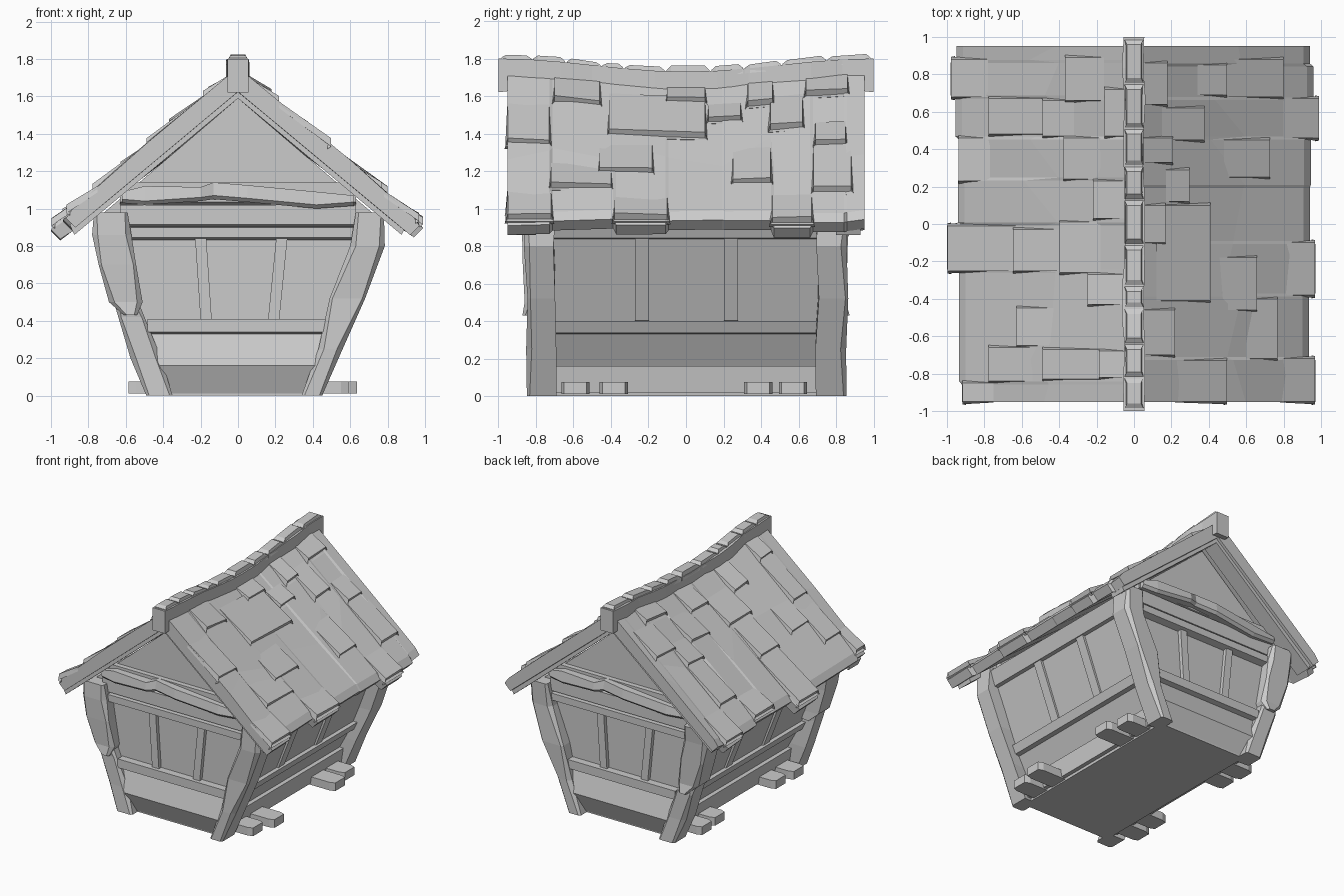
import bpy, bmesh, math, random

if "Cube" in bpy.data.objects:
    bpy.data.objects.remove(bpy.data.objects["Cube"])

random.seed(4)


def jit(a):
    return random.uniform(-a, a)


def loft(name, rings, turn=False):
    """Closed skin through rings of points; turn=True spins it half a turn for the back."""
    k = -1 if turn else 1
    bm = bmesh.new()
    vs = [[bm.verts.new((k * x, k * y, z)) for x, y, z in r] for r in rings]
    n = len(vs[0])
    for a, b in zip(vs, vs[1:]):
        for i in range(n):
            j = (i + 1) % n
            bm.faces.new((a[i], a[j], b[j], b[i]))
    bm.faces.new(vs[0])
    bm.faces.new(vs[-1])
    bmesh.ops.recalc_face_normals(bm, faces=bm.faces)
    me = bpy.data.meshes.new(name)
    bm.to_mesh(me)
    bm.free()
    ob = bpy.data.objects.new(name, me)
    bpy.context.collection.objects.link(ob)
    return ob


def wall_x(z):
    return 0.51 + 0.38 * (z - 0.34)


# Hut body: flared walls with gable ends
half = [(0.39, 0), (0.41, 0.16), (0.51, 0.34), (0.70, 0.84), (0.75, 0.95)]
outline = half + [(0, 1.59)] + [(-x, z) for x, z in reversed(half)]
loft("body", [[(x, y, z) for x, z in outline] for y in (-0.77, 0.77)])

# Front and back framing
for turn, side in ((False, "front"), (True, "back")):
    loft(side + "_sill", [[(s * .36, -.775, .01), (s * .42, -.84, .16), (s * .5, -.79, .33),
                           (s * .45, -.7, .2)] for s in (-1, 1)], turn)
    for label, z0, z1, y in (("lower_rail", .325, .41, -.83), ("upper_rail", .83, .90, -.825),
                             ("top_rail", .90, 1.02, -.815), ("gable_rail", 1.02, 1.14, -.81)):
        w = min(wall_x(z0) - .02, .63)
        loft(f"{side}_{label}", [[(s * w, y, z0 + .015), (s * w, y, z1), (s * w, -.74, z1),
                                  (s * w, -.765, z0)] for s in (-1, 1)], turn)
    # slanted stiles
    for x0, x1 in ((-.17, -.20), (.19, .235)):
        loft(side + "_stile", [[(x - .03, -.80, z), (x + .03, -.80, z), (x + .03, -.75, z),
                                (x - .03, -.75, z)] for x, z in ((x0, .40), (x1, .85))], turn)
    # crooked cross beam
    loft(side + "_crooked_beam",
         [[(x, -y + .02, z0), (x, -y, z0 + .02), (x, -y + .01, z1), (x, -.76, z1), (x, -.76, z0)]
          for x, y, z0, z1 in
          ((-.62, .85, 1.03, 1.09), (-.5, .87, 1.02, 1.12), (-.2, .89, 1.04, 1.115),
           (-.13, .86, 1.05, 1.14), (.05, .88, 1.035, 1.125), (.42, .86, 1.0, 1.09),
           (.62, .85, 1.015, 1.07))], turn)

# Side rails, stiles and foot planks
for s, side, reaches in ((-1, "left", (.585, .57)), (1, "right", (.59, .635))):
    def side_bar(label, y0, y1, z0, z1, out):
        a, b = wall_x(z0), wall_x(z1)
        loft(f"{side}_{label}", [[(s * (a - .03), y, z0), (s * (a + out), y, z0 + .012),
                                  (s * (b + out), y, z1), (s * (b - .03), y, z1)]
                                 for y in (y0, y1)])
    side_bar("lower_rail", -.75, .75, .325, .40, .035)
    side_bar("upper_rail", -.75, .75, .83, .95, .03)
    for y in (-.235, .24):
        side_bar("stile", y - .038, y + .038, .39, .85, .02)
    loft(side + "_sill", [[(s * .36, y, .02), (s * .425, y, .02), (s * .445, y, .16),
                           (s * .36, y, .16)] for y in (-.74, .74)])
    for y, k in ((-.59, 0), (-.385, 1), (.385, 1), (.57, 0)):
        w, reach = .075, reaches[k]
        loft(side + "_foot_plank", [[(s * x, y - w + t, .01), (s * x, y + w - t, .01),
                                     (s * x, y + w - t, .075), (s * x, y - w + t, .075)]
                                    for x, t in ((.33, 0), (reach - .04, 0), (reach, .015))])

# Corner posts: whole ones on the right, snapped two-piece ones on the left
whole = [(0, .34, .45), (.25, .43, .56), (.52, .49, .68), (.80, .60, .785), (.98, .63, .78)]
stump = [(0, .35, .49), (.2, .41, .575), (.42, .50, .64), (.52, .54, .67)]
broken = [(.43, .54, .61), (.5, .51, .69), (.70, .545, .745), (.86, .57, .78), (.98, .59, .77)]


def post(name, sx, sy, stations, yi, yo):
    rings = []
    for k, (z, xi, xo) in enumerate(stations):
        o, c = yo + jit(.012), (.03 if k % 2 else .015)
        pts = [(xi, yi), (xi, o - c), (xi + c, o), (xo - c, o), (xo, o - c), (xo, yi + jit(.012))]
        rings.append([(sx * x, sy * y, z) for x, y in pts])
    loft(name, rings)


for sy in (-1, 1):
    post("corner_post", 1, sy, whole, .70, .855)
    post("corner_post_lower", -1, sy, stump, .70, .845)
    post("corner_post_upper", -1, sy, broken, .685, .865)

# Sagging roof
SLOPE = .85


def roof_z(x, y):
    return 1.755 - .075 * math.cos(math.pi * y / 2) ** 2 * (1 - x) - SLOPE * x


# ragged eave steps: upper y limit of each step, eave distance
eaves = {
    -1: [(-.85, .92), (-.25, .935), (0, 1.0), (.24, .94), (.46, .935), (.68, .955), (.87, .98), (.96, .95)],
    1: [(-.72, .97), (-.38, .935), (-.1, .97), (.2, .94), (.46, .945), (.67, .99), (.85, .96), (.96, .94)],
}
# raised shingles: distance from ridge (start, end), y (start, end)
tiles = {
    -1: [(.78, .97, .68, .88), (.16, .36, .66, .89), (.45, .77, .48, .67), (.32, .48, .47, .66),
         (.18, .37, .24, .46), (.04, .15, .47, .72), (.05, .21, .03, .23), (.77, .93, .23, .46),
         (.62, .99, -.25, -.01), (.38, .64, -.25, -.03), (.18, .39, -.26, .01), (.05, .24, -.43, -.27),
         (.43, .62, -.65, -.45), (.46, .77, -.84, -.66), (.16, .48, -.83, -.67), (.04, .18, -.82, -.68),
         (.75, .91, -.95, -.85)],
    1: [(.04, .17, .64, .86), (.34, .49, .69, .85), (.48, .79, .68, .88), (.04, .20, .33, .46),
        (.17, .29, .12, .29), (.04, .16, -.1, .1), (.15, .37, .45, .62), (.48, .72, .25, .45),
        (.12, .40, -.41, .1), (.43, .65, -.46, -.18), (.04, .21, -.70, -.46), (.60, .76, -.72, -.4),
        (.22, .49, -.95, -.73), (.78, .96, -.95, -.72), (.80, .96, -.38, -.1), (.80, .98, .46, .67)],
}
for s, side in ((-1, "left"), (1, "right")):
    rings, y0 = [], -.96
    for y1, xe in eaves[s]:
        for y in (y0 + .008, y1 - .008):
            xm = .5 + jit(.1)
            ze = roof_z(xe, y) + jit(.008)
            sect = [(0, roof_z(0, y)), (xm, roof_z(xm, y) + .006 + jit(.012)),
                    (xe - .035, ze + .03), (xe, ze - .02),
                    (xe - .05, ze - .07), (0, roof_z(0, y) - .13)]
            rings.append([(s * x, y, z) for x, z in sect])
        y0 = y1
    loft(side + "_roof_slab", rings)
    # rake boards under both gable ends
    for ya, yb in ((-.93, -.80), (.80, .93)):
        loft(side + "_rake_board", [[(s * x, y, 1.755 - .835 * x - d) for x, d in
                                     ((0, .09), (.90, .09), (.875, .165), (0, .165))]
                                    for y in (ya, yb)])
    # wedge shingles, thick at their undercut lower edge
    for x0, x1, ya, yb in tiles[s]:
        rings = []
        for x, lift, flare in ((x0, .004, .004), (x1 + .008, .042, .014), (x1 - .012, -.01, .018)):
            ring = []
            for y, d, f in ((ya, -.03, -flare), (ya, lift, 0), (yb, lift, 0), (yb, -.03, flare)):
                if lift > .02 and d < 0:
                    d = 0
                ring.append((s * x, y + f, roof_z(x, y) + d + (jit(.005) if d > .02 else 0)))
            rings.append(ring)
        loft(side + "_shingle", rings)


# Ridge beam with a sag and chipped cap blocks
def ridge_z(y):
    return 1.815 - .07 * math.cos(math.pi * y / 2) ** 2


rings = []
for i in range(13):
    y = -1 + i / 6
    end = i in (0, 12)
    w, dx = .055 + (0 if end else jit(.006)), (0 if end else jit(.008))
    zb = 1.62 if end else ridge_z(y) - .17
    rings.append([(dx + x * w, y, z) for x, z in
                  ((-1, zb), (-1, ridge_z(y) - .015), (1, ridge_z(y) - .015), (1, zb))])
loft("ridge_beam", rings)
cuts = [-.99, -.82, -.64, -.45, -.33, -.11, .13, .31, .51, .75, .99]
for ya, yb in zip(cuts, cuts[1:]):
    h, rings = .018 + jit(.008), []
    for y, t, w in ((ya + .005, 0, .05), (ya + .03, h, .038), (yb - .03, h + jit(.006), .038),
                    (yb - .005, 0, .05)):
        z = ridge_z(y)
        rings.append([(-.05, y, z - .04), (-w, y, z + t - .01), (w, y, z + t - .01), (.05, y, z - .04)])
    loft("ridge_cap", rings)
